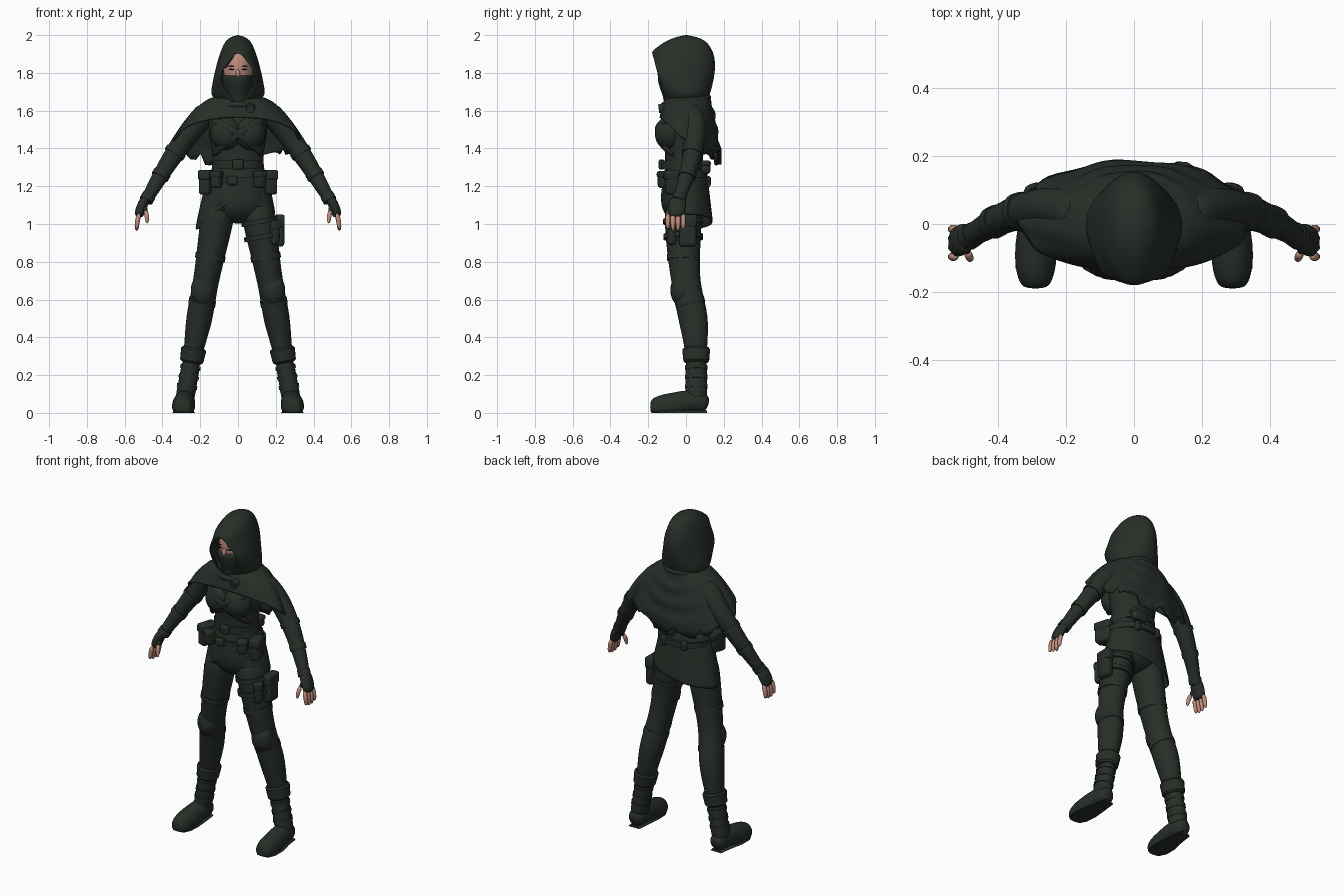
import bpy, bmesh, math, random
from math import sin, cos, pi, tanh, copysign
from mathutils import Vector, Matrix

random.seed(4)
if "Cube" in bpy.data.objects:
    bpy.data.objects.remove(bpy.data.objects["Cube"])


def material(name, rgb):
    mat = bpy.data.materials.new(name)
    mat.use_nodes = True
    mat.diffuse_color = (*rgb, 1)
    shader = mat.node_tree.nodes["Principled BSDF"]
    shader.inputs["Base Color"].default_value = (*rgb, 1)
    return mat


CLOTH = material("dark green cloth", (.02, .028, .021))
SKIN = material("skin", (.52, .27, .21))
HAIR = material("dark hair", (.02, .015, .012))
SIDES = {"left": 1, "right": -1}


def finish(name, bm, mat, subsurf=0, thickness=0):
    """Turn a bmesh into a smooth-shaded object with its modifiers."""
    bmesh.ops.remove_doubles(bm, verts=bm.verts, dist=.0005)
    bmesh.ops.recalc_face_normals(bm, faces=bm.faces)
    mesh = bpy.data.meshes.new(name)
    bm.to_mesh(mesh)
    bm.free()
    mesh.materials.append(mat)
    mesh.shade_smooth()
    if not subsurf:
        mesh.set_sharp_from_angle(angle=.6)
    ob = bpy.data.objects.new(name, mesh)
    bpy.context.collection.objects.link(ob)
    if thickness:
        solid = ob.modifiers.new("thickness", "SOLIDIFY")
        solid.thickness, solid.offset = thickness, -1
    if subsurf:
        smooth = ob.modifiers.new("smooth", "SUBSURF")
        smooth.levels = smooth.render_levels = subsurf


def tube(name, path, radii, deep=1, mat=CLOTH, side=1, segments=12, subsurf=2, floor=-1):
    """Loft ellipses along a path; deep is the ratio of depth to width."""
    bm = bmesh.new()
    path = [Vector((side * x, y, z)) for x, y, z in path]
    rings = []
    for i, (centre, radius) in enumerate(zip(path, radii)):
        along = (path[min(i + 1, len(path) - 1)] - path[max(i - 1, 0)]).normalized()
        guide = Vector((0, 1, 0)) if abs(along.y) < .7 else Vector((0, 0, 1))
        across = along.cross(guide).normalized()
        depth = across.cross(along) * deep
        ring = []
        for k in range(segments):
            a = 2 * pi * k / segments
            co = centre + (across * cos(a) + depth * sin(a)) * radius
            co.z = max(co.z, floor)
            ring.append(bm.verts.new(co))
        rings.append(ring)
    for low, high in zip(rings, rings[1:]):
        for k in range(segments):
            bm.faces.new((low[k - 1], low[k], high[k], high[k - 1]))
    bm.faces.new(rings[0])
    bm.faces.new(rings[-1])
    finish(name, bm, mat, subsurf)


def band(name, start, end, radius, deep=1.1, side=1):
    """Strap wrapped round a limb or the waist."""
    tube(name, (start, end), (radius, radius), deep, side=side, segments=28, subsurf=0)


def sheet(name, surface, columns, rows, thickness=.01, subsurf=1):
    """Cloth surface from a function of two parameters in 0..1."""
    bm = bmesh.new()
    grid = [[bm.verts.new(surface(i / columns, j / rows)) for i in range(columns + 1)]
            for j in range(rows + 1)]
    for upper, lower in zip(grid, grid[1:]):
        for i in range(columns):
            bm.faces.new((upper[i], upper[i + 1], lower[i + 1], lower[i]))
    finish(name, bm, CLOTH, subsurf, thickness)


def ball(name, place, size, mat=CLOTH):
    bm = bmesh.new()
    matrix = Matrix.Translation(place) @ Matrix.Diagonal((*size, 1))
    bmesh.ops.create_uvsphere(bm, u_segments=20, v_segments=12, radius=1, matrix=matrix)
    finish(name, bm, mat)


def box(name, place, size, turn=0, bevel=.012):
    bm = bmesh.new()
    matrix = Matrix.Translation(place) @ Matrix.Rotation(turn, 4, "Z") @ Matrix.Diagonal((*size, 1))
    bmesh.ops.create_cube(bm, size=1, matrix=matrix)
    bmesh.ops.bevel(bm, geom=bm.edges[:], offset=bevel, segments=3, affect="EDGES", profile=.5)
    finish(name, bm, CLOTH)


def pouch(name, place, size, turn=0):
    """Bevelled bag with a slightly wider flap over its top."""
    x, y, z = place
    width, depth, height = size
    box(name, place, size, turn, .018)
    box(name + "_flap", (x, y, z + height * .3), (width * 1.08, depth * 1.08, height * .4), turn)


def upright(y, heights):
    return [(0, y, z) for z in heights]


# Head, mask and hair
tube("head", upright(-.04, (1.6, 1.7, 1.8, 1.9, 1.95)), (.05, .06, .085, .08, .04), 1.2, SKIN)
tube("face_mask", upright(-.045, (1.6, 1.67, 1.72, 1.78, 1.79)), (.06, .06, .08, .09, .085), 1.25)
ball("nose", (0, -.135, 1.795), (.012, .016, .025), SKIN)
ball("hair", (0, -.01, 1.92), (.08, .095, .045), HAIR)
tube("hair_lock", ((-.02, -.115, 1.9), (-.05, -.13, 1.87), (-.072, -.115, 1.82)), (.01, .014, .005), .5, HAIR)
for label, side in SIDES.items():
    ball(label + "_eye", (side * .034, -.134, 1.818), (.015, .005, .004), HAIR)
    ball(label + "_brow", (side * .036, -.134, 1.836), (.018, .004, .002), HAIR)


# Hood: U-shaped slices that open below the peaked brow
def hood(u, v):
    brow = .25
    tuck = 1 - 2.5 * max(0, v - .86)
    width = .155 * v ** .37 * tuck
    back = .155 * sin(2.35 * v ** .5)
    front = -.185 * ((v / brow) ** .6 if v < brow else 1 - .55 * (v - brow))
    gap = .095 * sin(pi * max(0, v - brow) / (1 - brow))
    start = math.asin(gap / width) if v else 0
    a = start + u * 2 * (pi - start)
    sweep = (cos(start) - cos(a)) / (cos(start) + 1)
    return width * sin(a), front + (back - front) * sweep, 2.005 - .37 * v


sheet("hood", hood, 24, 16)


# Shoulder cape with draped folds and a torn hem
def rounded(value):
    return copysign(abs(value) ** .92, value)


COLUMNS = 72
TEAR = [random.uniform(-.04, .035) for _ in range(COLUMNS)]


def cape(u, v):
    a = 2 * pi * u
    c, s = cos(a), sin(a)
    back, front = max(s, 0), max(-s, 0)
    drop = .235 + .105 * back - .125 * front - .025 * c * back
    if v == 1 and back > .1:
        drop += TEAR[round(u * COLUMNS) % COLUMNS]
    fold = 1 + .025 * v * sin(9 * a + 5 * v) * (1 - front)
    wide = .1 + .237 * v
    deep = .1 + (.08 if s > 0 else .05) * v ** .6 + .005 * back * sin(24 * v)
    z = 1.675 - drop * v ** (2 - .8 * back * back - .6 * front)
    return wide * rounded(c) * fold, .01 + deep * rounded(s) * fold, z


def cowl(u, v):
    a, b = 2 * pi * u, 2 * pi * v
    radius = .115 + .022 * cos(b)
    return radius * cos(a), radius * sin(a), 1.65 + .02 * (sin(b) + sin(a))


sheet("shoulder_cape", cape, COLUMNS, 18, subsurf=0)
sheet("cowl_roll", cowl, 24, 8, thickness=0)
tube("cape_clasp", ((.065, -.11, 1.615), (.065, -.145, 1.61)), (.027, .022), segments=16, subsurf=0)
tube("cape_front_fold", ((-.17, -.08, 1.56), (-.04, -.122, 1.58), (.07, -.12, 1.61), (.17, -.085, 1.6)),
     (.02, .025, .02, .02), .6)

# Torso and crossed chest straps
tube("torso", upright(-.01, (1.66, 1.6, 1.54, 1.45, 1.33, 1.15, 1.06, 1)),
     (.06, .13, .165, .155, .125, .18, .16, .07), .74, segments=16)
for label, side in SIDES.items():
    ball(label + "_chest", (side * .062, -.09, 1.48), (.085, .075, .09))
    tube(label + "_chest_strap", ((.14, -.09, 1.56), (.08, -.16, 1.52), (0, -.155, 1.48),
                                  (-.08, -.14, 1.42), (-.14, -.06, 1.36)), [.02] * 5, .5, side=side)


# Split tunic skirt, longest on the right hip
def skirt(u, v):
    a = 2 * pi * u
    c, s = cos(a), sin(a)
    hem = 1.01 + .04 * c + .1 * max(0, -s) ** 3
    ripple = 1 + .02 * v * sin(7 * a)
    wide = .14 + (.073 - .014 * c) * v ** .7
    deep = .11 + .025 * v
    return wide * c * ripple, .01 * v + deep * s * ripple, 1.29 + (hem - 1.29) * v


sheet("tunic_skirt", skirt, 40, 8)
tube("skirt_wrap_edge", ((.13, -.09, 1.24), (.02, -.125, 1.17), (-.09, -.118, 1.1), (-.2, -.05, 1)),
     [.014] * 4, .7)

# Belts, buckles and waist pouches
band("waist_belt", (0, -.015, 1.295), (0, -.015, 1.335), .134, .87)
band("hip_belt", (0, 0, 1.21), (0, 0, 1.245), .17, .78)
box("waist_buckle", (0, -.13, 1.315), (.06, .03, .055))
box("hip_buckle", (-.03, -.135, 1.23), (.055, .03, .05))
pouch("back_pouch", (.05, .105, 1.3), (.1, .05, .07))
for label, side in SIDES.items():
    pouch(label + "_hip_pouch", (side * .168, -.06, 1.22), (.062, .1, .13), side * .3)
    pouch(label + "_front_pouch", (side * .115, -.12, 1.235), (.06, .05, .09), side * .5)
    box(label + "_belt_loop", (side * .07, .115, 1.225), (.035, .03, .06))


# Limb centre lines
def arm(t):
    shoulder, elbow, wrist = Vector((.15, .02, 1.6)), Vector((.29, .1, 1.48)), Vector((.5, -.05, 1.1))
    return shoulder.lerp(elbow, t).lerp(elbow.lerp(wrist, t), t)


def arm_radius(t):
    return .066 - .036 * t * t


def leg(z):
    return .295 - .18 * z, .02 - .035 * tanh(8 * (z - .59)), z


for label, side in SIDES.items():
    # Arm with sleeve and bracer straps
    steps = [i / 8 for i in range(9)]
    tube(label + "_arm", map(arm, steps), map(arm_radius, steps), side=side)
    for part, t in (("sleeve", .55), ("bracer", .75), ("wrist", .93)):
        band(f"{label}_{part}_strap", arm(t), arm(t + .04), arm_radius(t) + .002, 1, side)

    # Fingerless glove, fingers and thumb
    tube(label + "_glove", ((.485, -.04, 1.14), (.507, -.046, 1.1), (.522, -.053, 1.06), (.525, -.055, 1.035)),
         (.028, .028, .028, .02), 1.7, side=side)
    for i in range(4):
        y, tip = -.096 + .027 * i, .955 + .01 * abs(i - 1.5)
        tube(f"{label}_finger_{i + 1}", ((.522, y, 1.06), (.535, y, 1.01), (.537, y, tip)),
             (.014, .015, .01), 1, SKIN, side, 8, 1)
    tube(label + "_thumb_glove", ((.5, -.06, 1.1), (.488, -.085, 1.065)), (.018, .014), side=side)
    tube(label + "_thumb", ((.49, -.083, 1.075), (.482, -.1, 1.04), (.48, -.105, 1)),
         (.014, .014, .008), 1, SKIN, side, 8, 1)

    # Leg with knee guard and wrapped straps
    tube(label + "_leg", map(leg, (1.13, 1, .8, .65, .5, .35, .2, .08)),
         (.09, .092, .076, .068, .076, .054, .045, .045), 1.13, side=side)
    ball(label + "_knee_guard", (side * .186, -.025, .65), (.064, .058, .085))
    band(label + "_knee_strap", leg(.6), leg(.57), .072, side=side)
    band(label + "_thigh_wrap", leg(.84), leg(.81), .08, side=side)

    # Boot with folded cuff, ankle straps and flat sole
    tube(label + "_boot_cuff", map(leg, (.265, .275, .335, .345)), (.052, .062, .067, .06), 1.1,
         side=side, segments=24, subsurf=0)
    tube(label + "_boot_shaft", map(leg, (.3, .2, .12, .05)), (.054, .05, .053, .052), 1.15, side=side)
    for z in (.13, .18, .23):
        band(label + "_ankle_strap", leg(z), leg(z + .02), .054, side=side)
    tube(label + "_foot", ((.28, .12, .04), (.28, .07, .06), (.283, 0, .06), (.288, -.06, .04),
                           (.289, -.12, .03), (.29, -.175, .025), (.29, -.19, .025)),
         (.042, .055, .058, .064, .064, .05, .028), 1.1, side=side, floor=0)
    tube(label + "_sole", ((.282, .11, 0), (.282, .03, 0), (.288, -.06, 0), (.29, -.13, 0), (.29, -.175, 0)),
         (.036, .046, .06, .058, .036), .38, side=side, subsurf=0, floor=0)

# Left thigh straps and pouches
for z in (.92, 1):
    band("thigh_strap", leg(z), leg(z + .025), .096)
pouch("thigh_pouch_side", (.22, .01, .965), (.05, .09, .17))
pouch("thigh_pouch_front", (.19, -.07, .955), (.05, .06, .13), .5)
